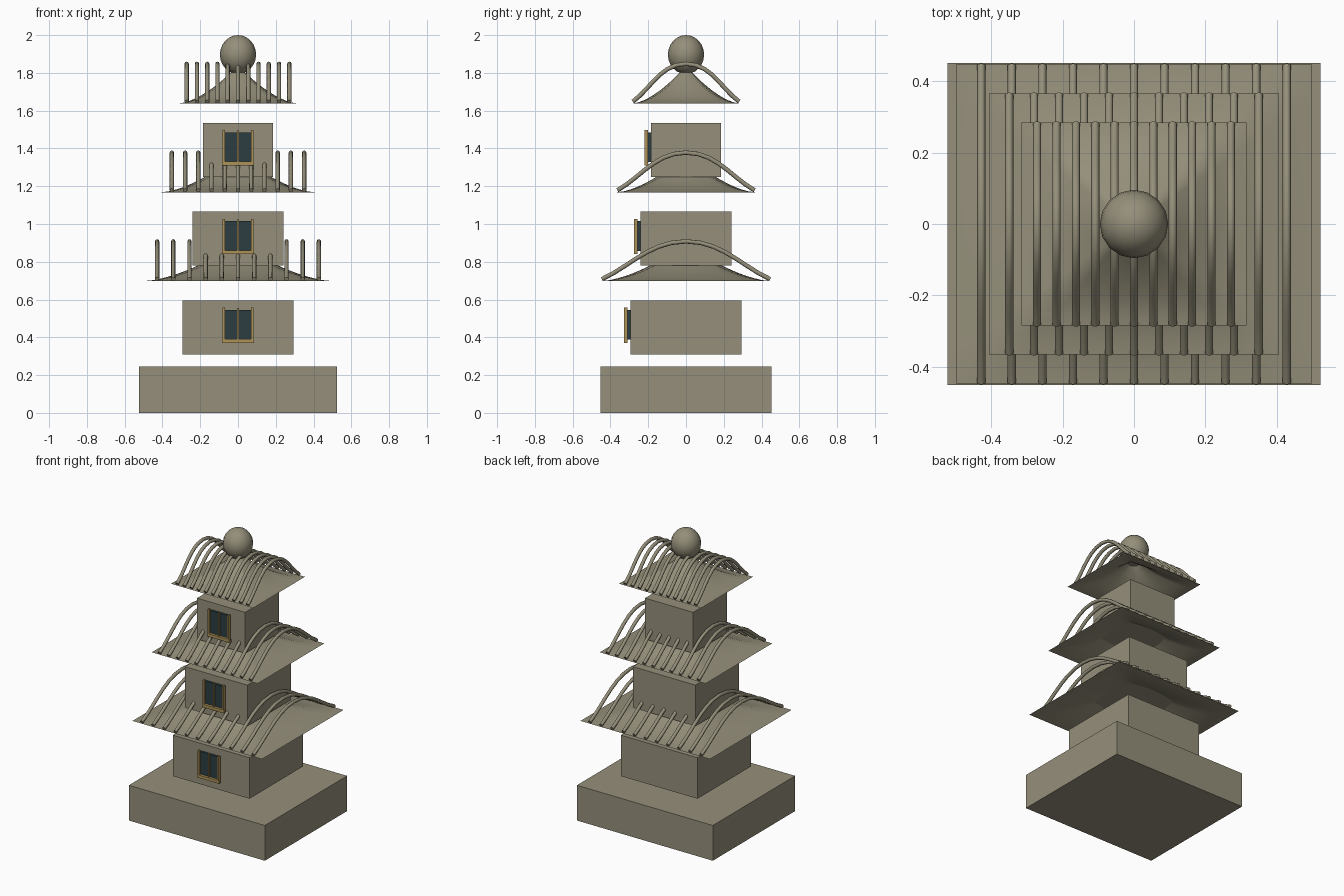
import bpy, bmesh, math
from mathutils import Vector

if "Cube" in bpy.data.objects:
    bpy.data.objects.remove(bpy.data.objects["Cube"])


def material(name, rgb):
    m = bpy.data.materials.new(name)
    m.diffuse_color = (*rgb, 1)
    m.use_nodes = True
    m.node_tree.nodes["Principled BSDF"].inputs["Base Color"].default_value = m.diffuse_color
    return m


STONE = material("olive_stone", (0.30, 0.275, 0.195))
GLASS = material("dark_teal_glass", (0.025, 0.048, 0.052))
WOOD = material("gold_wood", (0.42, 0.29, 0.10))


def box(name, x0, x1, y0, y1, z0, z1, mat):
    bpy.ops.mesh.primitive_cube_add(
        size=1, location=((x0 + x1) / 2, (y0 + y1) / 2, (z0 + z1) / 2))
    o = bpy.context.object
    o.name = name
    o.scale = (x1 - x0, y1 - y0, z1 - z0)
    bpy.ops.object.transform_apply(location=False, rotation=False, scale=True)
    o.data.materials.append(mat)
    return o


def roof(name, w, d, z, rise=0.20, rings=10, sides=48):
    """Thin swept roof: rectangular eave, rounding and rising to a peak."""
    bm = bmesh.new()
    loops = []
    for k in range(rings):
        s = 1 - k / rings
        loop = []
        for i in range(sides):
            a = math.tau * (i + sides / 8) / sides
            c, n = math.cos(a), math.sin(a)
            square = Vector((c, n)) / max(abs(c), abs(n))
            p = square.lerp(Vector((c, n)), 0.8 * (1 - s))
            loop.append(bm.verts.new((p.x * w * s, p.y * d * s, z + rise * (1 - s) ** 1.6)))
        loops.append(loop)
    for a, b in zip(loops, loops[1:]):
        for i in range(sides):
            j = (i + 1) % sides
            bm.faces.new((a[i], a[j], b[j], b[i]))
    tip = bm.verts.new((0, 0, z + rise))
    for i in range(sides):
        bm.faces.new((loops[-1][i], loops[-1][(i + 1) % sides], tip))
    for f in bm.faces:
        f.smooth = True
    me = bpy.data.meshes.new(name)
    bm.to_mesh(me)
    bm.free()
    me.materials.append(STONE)
    bpy.context.collection.objects.link(bpy.data.objects.new(name, me))


def ribs(name, w, d, z, count=11, h=0.20):
    """Row of round tile ribs arching from front eave to back eave."""
    cu = bpy.data.curves.new(name, 'CURVE')
    cu.dimensions = '3D'
    cu.resolution_u = 7
    cu.bevel_depth = 0.0115
    cu.bevel_resolution = 2
    cu.use_fill_caps = True
    reach = 0.39 * math.hypot(d, h)
    for i in range(count):
        x = 0.86 * w * (2 * i / (count - 1) - 1)
        sp = cu.splines.new('BEZIER')
        sp.bezier_points.add(2)
        for p, y, zz in zip(sp.bezier_points, (-d, 0, d), (z, z + h, z)):
            p.handle_left_type = p.handle_right_type = 'FREE'
            p.co = (x, y, zz)
            if y == 0:
                p.handle_left, p.handle_right = (x, -reach, zz), (x, reach, zz)
            else:
                inner = (x, y * 2 / 3, z + h / 3)
                p.handle_left = p.handle_right = inner
                outer = (x, y * 4 / 3, z - h / 3)
                if y < 0:
                    p.handle_left = outer
                else:
                    p.handle_right = outer
    cu.materials.append(STONE)
    o = bpy.data.objects.new(name, cu)
    bpy.context.collection.objects.link(o)
    bpy.ops.object.select_all(action='DESELECT')
    o.select_set(True)
    bpy.context.view_layer.objects.active = o
    bpy.ops.object.convert(target='MESH')
    bpy.ops.object.shade_smooth_by_angle(angle=math.radians(50))


def window(tag, y, zc):
    """Dark pane with posts, mullion and sill, proud of the front wall."""
    box("window_pane_" + tag, -0.073, 0.073, y - 0.016, y, zc - 0.077, zc + 0.08, GLASS)
    f0, f1 = y - 0.034, y - 0.016
    for side, x in (("left", -0.076), ("right", 0.076)):
        box(f"window_post_{side}_{tag}", x - 0.006, x + 0.006, f0, f1,
            zc - 0.092, zc + 0.092, WOOD)
    box("window_mullion_" + tag, -0.004, 0.004, f0 + 0.004, f1, zc - 0.077, zc + 0.09, WOOD)
    box("window_sill_" + tag, -0.085, 0.085, f0, f1, zc - 0.095, zc - 0.075, WOOD)


# Plinth
box("plinth", -0.523, 0.523, -0.452, 0.452, 0, 0.245, STONE)

# Three storeys, each with walls, window, roof and ribs
for i, (body, w) in enumerate(((0.295, 0.498), (0.241, 0.407), (0.185, 0.316))):
    tag, lift = str(i + 1), 0.47 * i
    box("walls_" + tag, -body, body, -body, body, 0.31 + lift, 0.595 + lift, STONE)
    window(tag, -body, 0.465 + lift)
    roof("roof_" + tag, w, 0.9 * w, 0.698 + lift)
    ribs("roof_ribs_" + tag, w, 0.9 * w - 0.003, 0.708 + lift)

# Finial ball
bpy.ops.mesh.primitive_uv_sphere_add(segments=16, ring_count=12, radius=1,
                                     location=(0, 0, 1.897))
ball = bpy.context.object
ball.name = "finial"
ball.scale = (0.096, 0.096, 0.103)
bpy.ops.object.transform_apply(location=False, rotation=False, scale=True)
ball.data.materials.append(STONE)
bpy.ops.object.shade_smooth()
